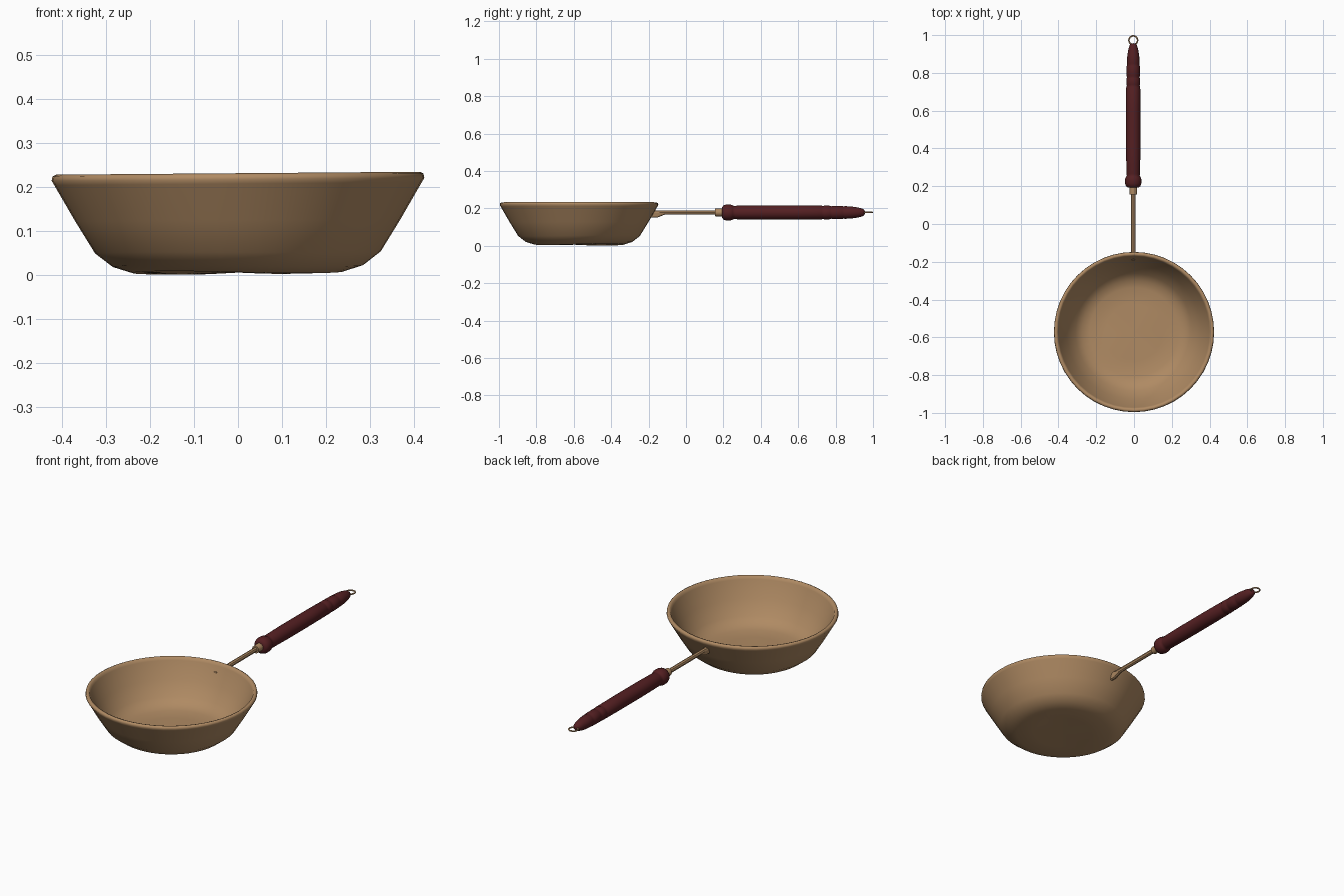
import bpy, math
from mathutils import Matrix, Vector

cube = bpy.data.objects.get("Cube")
if cube:
    bpy.data.objects.remove(cube)


def material(name, rgb):
    m = bpy.data.materials.new(name)
    m.use_nodes = True
    m.diffuse_color = (*rgb, 1)
    m.node_tree.nodes["Principled BSDF"].inputs["Base Color"].default_value = (*rgb, 1)
    return m


tan = material("tan metal", (0.43, 0.255, 0.125))
red = material("dark red wood", (0.09, 0.014, 0.016))


def lathe(name, profile, mat, sides, matrix, angle=40):
    """Revolve (radius, height) points about local z; zero radius closes an end."""
    verts, faces, rings = [], [], []
    for r, h in profile:
        n = sides if r > 0 else 1
        rings.append(range(len(verts), len(verts) + n))
        verts += [(r * math.cos(math.tau * i / sides), r * math.sin(math.tau * i / sides), h)
                  for i in range(n)]
    for a, b in zip(rings, rings[1:]):
        for i in range(sides):
            j = (i + 1) % sides
            loop = [a[i % len(a)], a[j % len(a)], b[j % len(b)], b[i % len(b)]]
            faces.append(list(dict.fromkeys(loop)))
    mesh = bpy.data.meshes.new(name)
    mesh.from_pydata(verts, [], faces)
    mesh.transform(matrix)
    mesh.materials.append(mat)
    obj = bpy.data.objects.new(name, mesh)
    bpy.context.collection.objects.link(obj)
    smooth(obj, angle)
    return obj


def smooth(obj, angle):
    bpy.ops.object.select_all(action='DESELECT')
    obj.select_set(True)
    bpy.context.view_layer.objects.active = obj
    bpy.ops.object.shade_smooth_by_angle(angle=math.radians(angle))


# Pan bowl: outer wall, rolled rim, inner wall and floor
bowl_profile = [(0, 0.007), (0.15, 0.006), (0.24, 0.007), (0.285, 0.021), (0.325, 0.052),
                (0.37, 0.125), (0.418, 0.208), (0.424, 0.218), (0.422, 0.228), (0.414, 0.232),
                (0.405, 0.229), (0.4, 0.215), (0.356, 0.13), (0.31, 0.058), (0.275, 0.032),
                (0.235, 0.02), (0.15, 0.018), (0, 0.018)]
bowl = lathe("pan_bowl", bowl_profile, tan, 48, Matrix.Translation((0, -0.572, 0)), 60)
# Slight hand-beaten unevenness in the base
for v in bowl.data.vertices:
    low = max(0, 1 - v.co.z / 0.1)
    v.co.z += 0.008 * v.co.x
    v.co.z += 0.004 * low * math.sin(2 * math.atan2(v.co.y + 0.572, v.co.x))
    v.co.z = max(v.co.z, 0)

# Everything on the handle axis runs toward +y
axis = Matrix.Translation((-0.004, 0, 0.178)) @ Matrix.Rotation(-math.pi / 2, 4, 'X')

# Stem with a deeper foot where it meets the bowl wall
stem = lathe("stem", [(0, -0.19), (0.012, -0.19), (0.012, -0.155), (0.012, -0.115),
                      (0.012, 0.17), (0, 0.17)], tan, 8, axis)
for v in stem.data.vertices:
    if v.co.y < -0.14 and v.co.z < 0.175:
        v.co.z -= 0.016

# Collar between stem and grip
lathe("collar", [(0, 0.155), (0.02, 0.155), (0.021, 0.18), (0.021, 0.205), (0, 0.205)],
      tan, 12, axis)

# Turned wooden grip with a bulb, shallow grooves and a tapered tip
grip_profile = [(0, 0.192), (0.026, 0.192), (0.038, 0.2), (0.043, 0.215), (0.043, 0.238),
                (0.038, 0.25), (0.034, 0.256), (0.036, 0.265), (0.038, 0.4), (0.038, 0.6),
                (0.037, 0.725), (0.034, 0.732), (0.037, 0.739), (0.036, 0.77),
                (0.033, 0.777), (0.036, 0.784), (0.035, 0.835), (0.032, 0.842),
                (0.034, 0.849), (0.032, 0.885), (0.027, 0.92), (0.02, 0.945),
                (0.012, 0.955), (0, 0.957)]
lathe("grip", grip_profile, red, 24, axis, 50)

# Hanging ring at the tip
bpy.ops.mesh.primitive_torus_add(location=(-0.004, 0.973, 0.178), major_radius=0.023,
                                 minor_radius=0.004, major_segments=24, minor_segments=8)
ring = bpy.context.object
ring.name = "hanging_ring"
ring.data.materials.append(tan)
smooth(ring, 60)
